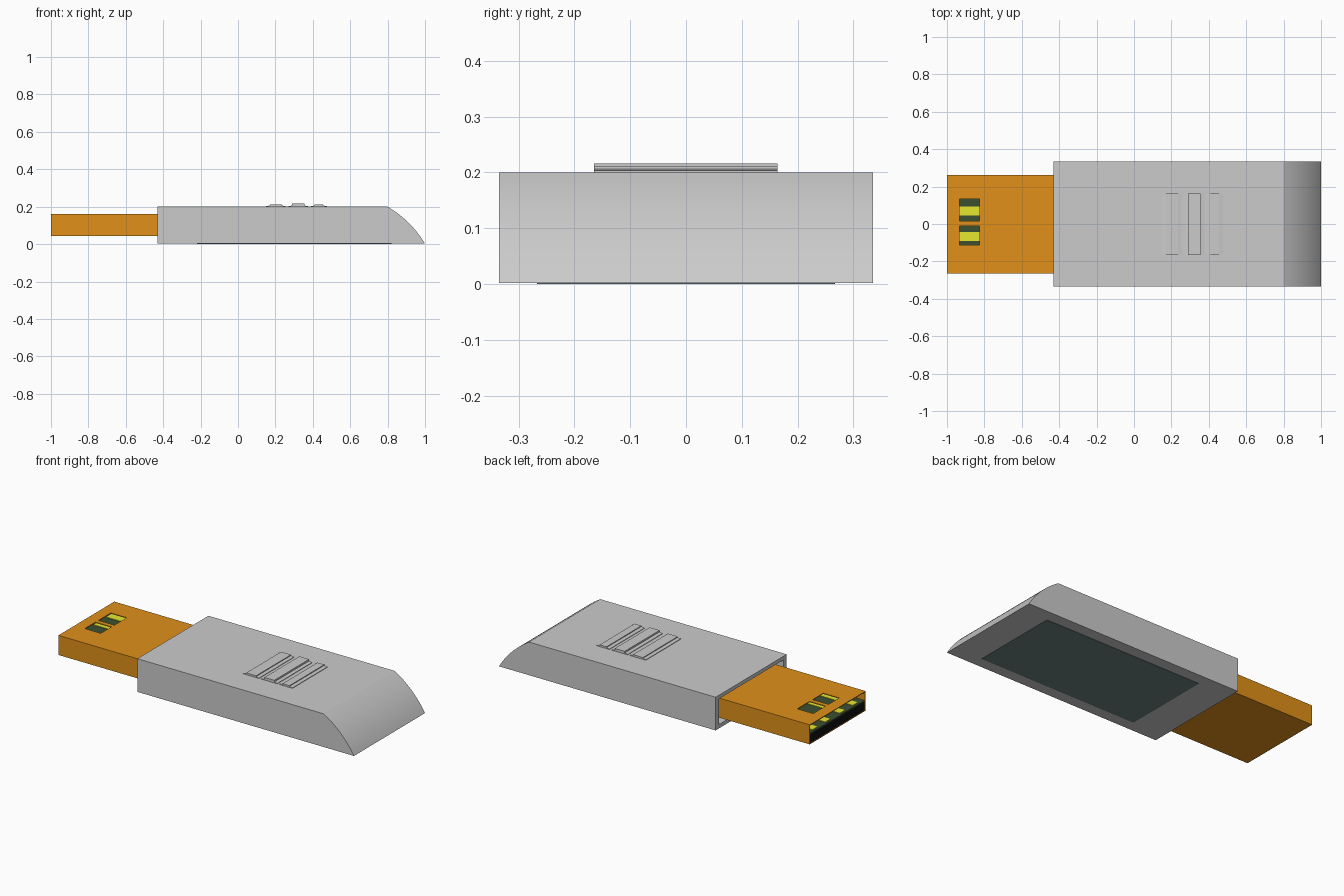
import bpy, bmesh, math

if "Cube" in bpy.data.objects:
    bpy.data.objects.remove(bpy.data.objects["Cube"])


def material(name, color):
    m = bpy.data.materials.new(name)
    m.diffuse_color = (*color, 1)
    m.use_nodes = True
    m.node_tree.nodes["Principled BSDF"].inputs["Base Color"].default_value = m.diffuse_color
    return m


GOLD = material("orange_metal", (0.75, 0.28, 0.01))
GREEN = material("board_green", (0.045, 0.08, 0.03))
YELLOW = material("contact_yellow", (0.8, 0.8, 0.03))
BLACK = material("black_plastic", (0.005, 0.005, 0.005))
SLATE = material("dark_slate", (0.15, 0.22, 0.22))


def prism(name, profile, y0, y1, mat=None):
    """Extrude an x-z profile from y0 to y1."""
    bm = bmesh.new()
    face = bm.faces.new([bm.verts.new((x, y0, z)) for x, z in profile])
    new = bmesh.ops.extrude_face_region(bm, geom=[face])["geom"]
    bmesh.ops.translate(bm, vec=(0, y1 - y0, 0),
                        verts=[v for v in new if isinstance(v, bmesh.types.BMVert)])
    bmesh.ops.recalc_face_normals(bm, faces=bm.faces)
    mesh = bpy.data.meshes.new(name)
    bm.to_mesh(mesh)
    bm.free()
    obj = bpy.data.objects.new(name, mesh)
    bpy.context.collection.objects.link(obj)
    if mat:
        mesh.materials.append(mat)
    return obj


def box(name, x, y, z, mat=None):
    return prism(name, [(x[0], z[0]), (x[1], z[0]), (x[1], z[1]), (x[0], z[1])], *y, mat)


def activate(obj):
    bpy.ops.object.select_all(action='DESELECT')
    obj.select_set(True)
    bpy.context.view_layer.objects.active = obj


def cut(obj, cutter):
    cutter.hide_render = True
    mod = obj.modifiers.new("cut", 'BOOLEAN')
    mod.operation, mod.solver, mod.object = 'DIFFERENCE', 'EXACT', cutter
    activate(obj)
    bpy.ops.object.modifier_apply(modifier=mod.name)
    bpy.data.objects.remove(cutter)


# Body with a convex curved nose and a socket at the back
nose = []
for i in range(13):
    t = i / 12
    bulge = 0.036 * 4 * t * (1 - t) / 2
    nose.append((0.8 + 0.2 * t + bulge * 0.7, 0.2 - 0.198 * t + bulge * 0.7))
body = prism("body", [(-0.43, 0.2)] + nose + [(-0.43, 0.002)], -0.335, 0.335)
cut(body, box("socket_cutter", (-0.6, -0.28), (-0.305, 0.305), (0.025, 0.178)))
activate(body)
bpy.ops.object.shade_smooth_by_angle(angle=math.radians(20))

# Underside panel
box("underside_panel", (-0.22, 0.82), (-0.267, 0.267), (0, 0.01), SLATE)

# Thumb grip ridges
for i, (x0, x1, top) in enumerate([(0.17, 0.235, 0.211), (0.29, 0.355, 0.216), (0.41, 0.455, 0.211)]):
    prism(f"grip_ridge_{i + 1}",
          [(x0 - 0.02, 0.198), (x0 - 0.02, 0.203), (x0, 0.206), (x0, top), (x1, top),
           (x1, 0.206), (x1 + 0.02, 0.203), (x1 + 0.02, 0.198)], -0.165, 0.164)

# Hollow metal connector shell with two windows
shell = box("connector_shell", (-1, -0.25), (-0.265, 0.262), (0.043, 0.16), GOLD)
cut(shell, box("hollow_cutter", (-1.1, -0.3), (-0.26, 0.257), (0.048, 0.155)))
for y in [(0.016, 0.133), (-0.112, -0.011)]:
    cut(shell, box("window_cutter", (-0.933, -0.827), y, (0.13, 0.2)))

# Tongue, circuit board and contacts inside the connector
box("tongue", (-0.998, -0.31), (-0.259, 0.256), (0.046, 0.1), BLACK)
box("circuit_board", (-0.998, -0.31), (-0.259, 0.256), (0.1, 0.106), GREEN)
for i, y in enumerate([-0.19, -0.068, 0.07, 0.19]):
    box(f"contact_{i + 1}", (-0.985, -0.6), (y - 0.024, y + 0.024), (0.105, 0.109), YELLOW)
